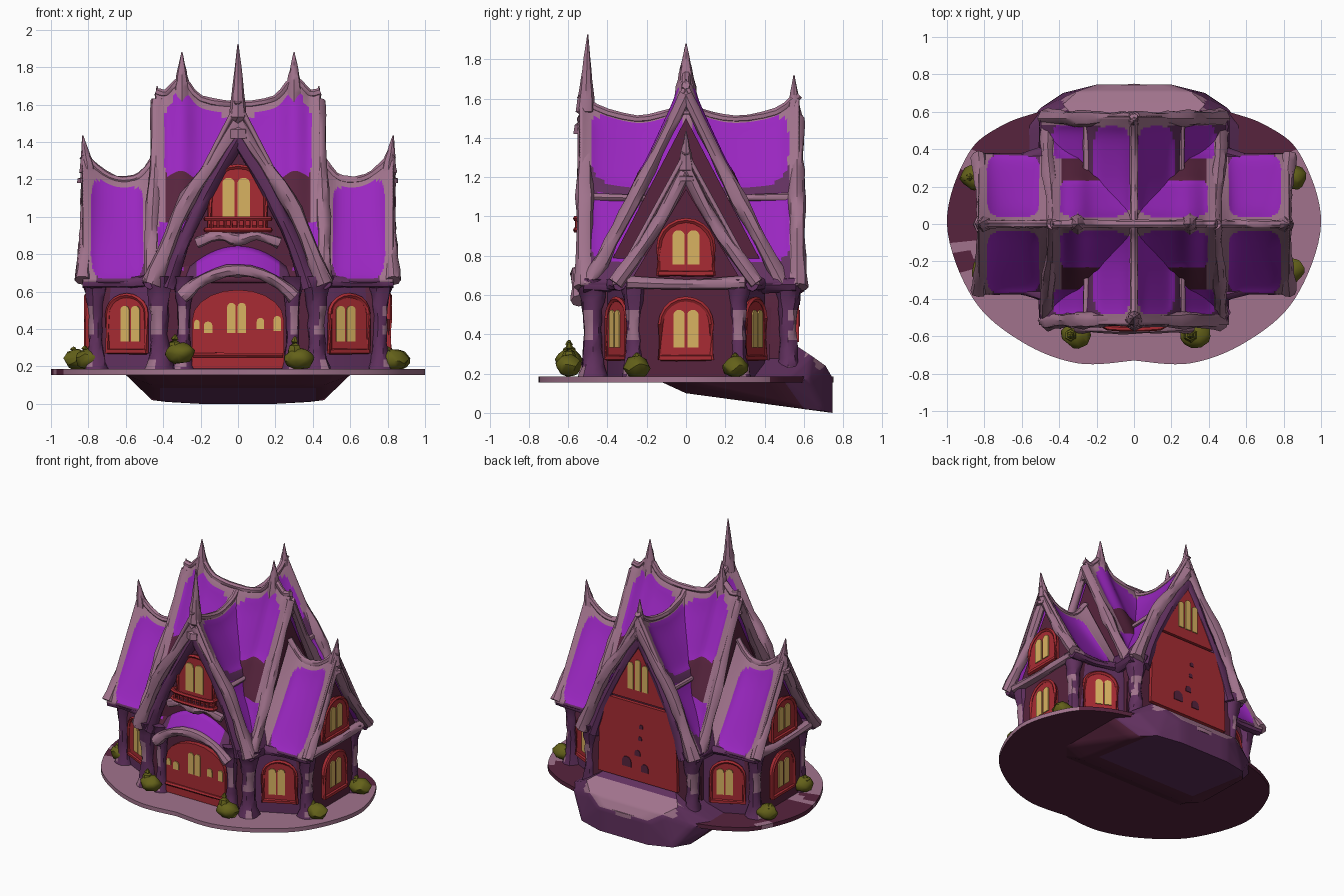
import bpy, bmesh, math, random
from mathutils import Vector, Matrix

if "Cube" in bpy.data.objects:
    bpy.data.objects.remove(bpy.data.objects["Cube"])
random.seed(4)

# ---- materials
PAL = {"pale_mauve": (.63, .45, .55), "roof_purple": (.60, .15, .75), "dark_purple": (.38, .19, .37),
       "maroon": (.34, .14, .24), "red": (.66, .17, .20), "window_yellow": (.85, .70, .38), "olive": (.39, .38, .10)}
MATS = []
for n, c in PAL.items():
    m = bpy.data.materials.new(n)
    m.diffuse_color = [((v + .055) / 1.055) ** 2.4 for v in c] + [1]
    m.use_nodes = True
    m.node_tree.nodes["Principled BSDF"].inputs["Base Color"].default_value = m.diffuse_color
    MATS.append(m)
MAUVE, ROOF, DARK, MAROON, RED, YELLOW, OLIVE = range(7)

# ---- helpers
def mesh(name, verts, faces, mat=0, rule=None, hull=False, solid=0, cuts=0):
    bm = bmesh.new()
    vs = [bm.verts.new(v) for v in verts]
    if hull:
        bmesh.ops.convex_hull(bm, input=vs)
    for f in faces:
        bm.faces.new([vs[i] for i in f])
    if cuts:
        bmesh.ops.subdivide_edges(bm, edges=bm.edges[:], cuts=cuts, use_grid_fill=True)
    bmesh.ops.recalc_face_normals(bm, faces=bm.faces)
    bm.normal_update()
    for f in bm.faces:
        f.material_index = rule(f.calc_center_median(), f.normal) if rule else mat
    me = bpy.data.meshes.new(name)
    bm.to_mesh(me)
    bm.free()
    for m in MATS:
        me.materials.append(m)
    ob = bpy.data.objects.new(name, me)
    bpy.context.collection.objects.link(ob)
    if solid:
        s = ob.modifiers.new("thickness", 'SOLIDIFY')
        s.thickness, s.offset = solid, 0
    return ob

def smooth(pts, n=5):
    out, P = [], [Vector(p) for p in pts]
    for i in range(len(P) - 1):
        a, b, c, d = P[max(i - 1, 0)], P[i], P[i + 1], P[min(i + 2, len(P) - 1)]
        for k in range(n):
            t = k / n
            out.append(.5 * (2 * b + (c - a) * t + (2 * a - 5 * b + 4 * c - d) * t * t + (3 * b - a - 3 * c + d) * t ** 3))
    return out + [P[-1]]

def tube(name, pts, radii, mat=0, n=8, jit=.14, rule=None, k=3):
    path = smooth(pts, k)
    rad = [v.x for v in smooth([(r, 0, 0) for r in radii], k)]
    verts, faces = [], []
    for i, p in enumerate(path):
        d = path[min(i + 1, len(path) - 1)] - path[max(i - 1, 0)]
        q = d.to_track_quat('Z', 'Y')
        for j in range(n):
            a = 2 * math.pi * j / n
            r = max(rad[i], .003) * random.uniform(1 - jit, 1 + jit)
            verts.append(p + q @ Vector((r * math.cos(a), r * math.sin(a), 0)))
    for i in range(len(path) - 1):
        for j in range(n):
            faces.append((i * n + j, i * n + (j + 1) % n, (i + 1) * n + (j + 1) % n, (i + 1) * n + j))
    faces += [tuple(range(n)), tuple(range(len(verts) - n, len(verts)))]
    return mesh(name, verts, faces, mat, rule)

def plate(name, outline, at, ang, thick, mat):
    """Extrude a (sideways, z) outline outwards; angle 0 faces the front, 90 faces +x."""
    M = Matrix.Translation((at[0], at[1], 0)) @ Matrix.Rotation(math.radians(ang), 4, 'Z')
    n = len(outline)
    verts = [M @ Vector((a, -d, z)) for d in (0, thick) for a, z in outline]
    faces = [tuple(range(n)), tuple(range(n, 2 * n))]
    faces += [(i, (i + 1) % n, (i + 1) % n + n, i + n) for i in range(n)]
    return mesh(name, verts, faces, mat)

def arch(a, z, w, h, rise, n=10):
    arc = [(a + w / 2 * math.cos(math.pi * i / n), z + h - rise + rise * math.sin(math.pi * i / n)) for i in range(n + 1)]
    return [(a - w / 2, z), (a + w / 2, z)] + arc

def window(name, at, ang, z, w, h, rise, shift=0):
    plate(name + "_panel", arch(0, z, w, h, rise), at, ang, .03, RED)
    d = Vector((math.sin(math.radians(ang)), -math.cos(math.radians(ang)), 0))
    side = Vector((-d.y, d.x, 0))
    front = Vector((at[0], at[1], 0)) + d * .03
    ring = [front + side * a + Vector((0, 0, zz)) for a, zz in arch(0, z, w, h, rise)]
    tube(name + "_rim", ring[1:] + ring[:1], [.013] * len(ring), RED, 5, .1, k=1)
    tube(name + "_sill", [front - side * w / 2, front + side * w / 2], [.016, .016], RED, 5).location.z = z + .01
    for s in (-1, 1):
        plate(name + "_pane", arch(s * w * .135 + shift, z + h * .2, w * .22, h * .62, w * .1), front, ang, .007, YELLOW)

def interp(pts, u):
    for (a, p), (b, q) in zip(pts, pts[1:]):
        if u <= b:
            return p + (q - p) * max(0, (u - a)) / (b - a)
    return pts[-1][1]

def roof(name, axis, ridge, W, eave, panels, sx=1, rim=.05, low=DARK):
    """Sagging tent roof; panels are (u centre, half, t centre, half) rounded purple fields."""
    rd = [(p.x, p.y) for p in smooth([(u, z, 0) for u, z in ridge], 6)]
    nu, nt = 100, 76
    u0, u1 = rd[0][0], rd[-1][0]
    field = lambda u, t: min(abs((u - a) / b) ** 5 + abs((t - c) / d) ** 5 for a, b, c, d in panels)
    place = lambda u, v, z: (v, u, z) if axis == 'y' else (sx * u, v, z)
    verts, faces = [], []
    for i in range(nu + 1):
        u = u0 + (u1 - u0) * i / nu
        r = interp(rd, u)
        for j in range(nt + 1):
            s = 2 * j / nt - 1
            t = abs(s)
            verts.append(place(u, W * s, r - t * (r - eave) - .025 * max(0, 1 - field(u, t))))
    for i in range(nu):
        for j in range(nt):
            a = i * (nt + 1) + j
            faces.append((a, a + 1, a + nt + 2, a + nt + 1))
    def rule(c, n):
        u, t = (c.y, abs(c.x) / W) if axis == 'y' else (c.x * sx, abs(c.y) / W)
        if field(u, t) < 1:
            return ROOF
        return MAUVE if min(u - u0, u1 - u) < rim or t < .34 else low
    mesh(name, verts, faces, rule=rule, solid=.02)
    tube(name + "_ridge", [place(u, 0, z) for u, z in rd[::2]], [.022] * len(rd[::2]), MAUVE, 7, k=1)

def spike(name, x, y, z0, z1, r, lean=(0, 0)):
    tube(name, [(x, y, z0), (x, y, z0 + (z1 - z0) * .35), (x + lean[0] * .5, y + lean[1] * .5, z0 + (z1 - z0) * .65),
                (x + lean[0], y + lean[1], z1)], [r, r * .7, r * .4, .003], MAUVE, 8, .08)

# ---- base slab
half = smooth([(0, -.73, 0), (.3, -.745, 0), (.6, -.63, 0), (.86, -.4, 0), (1, 0, 0), (.89, .37, 0), (.7, .53, 0),
               (.45, .62, 0), (.25, .72, 0), (0, .75, 0)], 8)
line = half + [Vector((-p.x, p.y, 0)) for p in half[-2:0:-1]]
N, rings = len(line), [.4, .5, .6, .7, .78, .85, .9, .95, 1]
verts = [(p.x * s, p.y * s, .185) for s in rings for p in line] + [(p.x, p.y, .155) for p in line]
faces = [(i * N + j, i * N + (j + 1) % N, (i + 1) * N + (j + 1) % N, (i + 1) * N + j) for i in range(len(rings)) for j in range(N)]
faces += [tuple(range(N)), tuple(range(len(verts) - N, len(verts)))]
def slab_rule(c, n):
    if n.z < -.5:
        return MAROON
    if c.x < -.84 and (.3 < c.y < .38 or -.16 < c.y < -.08):
        return MAUVE
    back = c.y > .2 and .42 < abs(c.x) and c.x < .84
    return MAROON if back or (c.x < -.8 and c.y > -.25) else MAUVE
mesh("base_slab", verts, faces, rule=slab_rule)

# ---- sloping mound under the back entrance
pts = [(.3, .55, .35), (.38, .64, .29), (.3, .71, .24), (.2, .745, .18), (.5, .62, .17), (.6, .5, .16), (.6, 0, .155),
       (.5, -.12, .155), (.46, 0, .1), (.46, .6, .02), (.38, .7, .01), (.2, .745, 0)]
def mound_rule(c, n):
    if n.z > .25 and c.y > .6 and abs(c.x) < .38:
        return MAUVE
    return MAROON if n.z < -.5 and (c.y < .1 or abs(c.x) > .42) else DARK
mesh("back_mound", [(s * x, y, z) for x, y, z in pts for s in (1, -1)], [], hull=True, cuts=5, rule=mound_rule)

# ---- wall bodies
body = lambda w, top: [(-w, .17), (w, .17), (w + .02, .66), (0, top), (-w - .02, .66)]
plate("nave_body", body(.41, 1.43), (0, .55), 0, 1.02, MAROON)
plate("cross_body", body(.42, 1.5), (-.425, 0), 90, .85, MAROON)
plate("wing_body", body(.27, 1.14), (-.785, 0), 90, 1.57, MAROON)
# slanted walls between nave and wing, which carry the wing windows
for sx in (1, -1):
    for sy in (1, -1):
        plan = [(.38, .2), (.76, .2), (.76, .25), (.45, .4), (.38, .4)]
        mesh("slanted_wall", [(sx * x, sy * y, z) for z in (.17, .645) for x, y in plan],
             [tuple(range(5)), tuple(range(5, 10))] + [(i, (i + 1) % 5, (i + 1) % 5 + 5, i + 5) for i in range(5)], DARK)

# ---- roofs
roof("nave_roof", 'y', [(-.54, 1.62), (-.46, 1.55), (-.25, 1.495), (-.08, 1.53), (0, 1.58), (.08, 1.53), (.25, 1.495), (.46, 1.53), (.575, 1.62)],
     .5, .65, [(-.25, .235, .22, .195), (.275, .25, .22, .195), (-.36, .13, .67, .19), (.4, .13, .67, .19)])
roof("cross_roof", 'x', [(-.44, 1.67), (-.38, 1.66), (-.3, 1.73), (-.2, 1.63), (0, 1.6), (.2, 1.63), (.3, 1.73), (.38, 1.66), (.44, 1.67)],
     .5, .65, [(.215, .185, .26, .2), (-.215, .185, .26, .2), (.35, .08, .81, .13), (-.35, .08, .81, .13)], low=MAROON)
for sx in (1, -1):
    roof("wing_roof", 'x', [(.43, 1.33), (.52, 1.22), (.62, 1.195), (.72, 1.23), (.83, 1.33)], .37, .65,
         [(.645, .145, .53, .45)], sx, .07)

# ---- ridge spikes
spike("front_spike", 0, -.51, 1.42, 1.925, .06, (0, .01))
spike("back_spike", 0, .55, 1.45, 1.72, .05)
for sx in (1, -1):
    spike("cross_spike", sx * .3, 0, 1.6, 1.88, .06)
    spike("cross_end_spike", sx * .425, 0, 1.52, 1.70, .036, (sx * .008, 0))
    spike("wing_spike", sx * .805, 0, 1.18, 1.435, .055, (sx * .025, 0))

# ---- bone-like gable edges, columns and eaves
def column(x, y, r=1.0):
    lit = Vector((x, y, 0)).normalized()
    def rule(c, n):
        return MAUVE if (.36 < c.z < .5 or c.z < .22) and n.dot(lit) > .75 else DARK
    tube("column", [(x, y, .17), (x, y, .28), (x, y, .42), (x, y, .57), (x, y, .68)], [.07 * r, .045 * r, .038 * r, .05 * r, .075 * r],
         n=10, rule=rule)
for s in (1, -1):
    for y in (-.515, .565):
        tube("nave_gable_bone", [(0, y, 1.5), (s * .13, y, 1.3), (s * .27, y, 1.1), (s * .36, y, .9), (s * .46, y, .64)],
             [.04, .033, .045, .04, .055], MAUVE)
        tube("nave_gable_inner_bone", [(0, y * .97, 1.42), (s * .16, y * .97, 1.14), (s * .3, y * .97, .85), (s * .38, y * .97, .62)],
             [.04, .035, .04, .05], DARK)
        column(s * .42, y * .92, 1.15)
    for sx in (1, -1):
        tube("cross_gable_bone", [(sx * .435, 0, 1.62), (sx * .44, s * .14, 1.33), (sx * .45, s * .27, 1.08), (sx * .46, s * .38, .87), (sx * .46, s * .49, .66)],
             [.035, .03, .042, .035, .045], MAUVE)
        tube("wing_gable_bone", [(sx * .805, 0, 1.24), (sx * .81, s * .12, 1.0), (sx * .815, s * .22, .85), (sx * .83, s * .36, .66)],
             [.035, .032, .036, .04], MAUVE)
        tube("wing_eave", [(sx * .45, s * .39, .66), (sx * .64, s * .345, .645), (sx * .83, s * .34, .655)], [.035, .025, .035], DARK)
        column(sx * .76, s * .265)
    tube("nave_side_band", [(s * .255, -.52, 1.1), (s * .255, 0, 1.09), (s * .255, .56, 1.1)], [.02, .014, .02], MAUVE)
    tube("nave_eave", [(s * .47, -.52, .655), (s * .47, 0, .64), (s * .47, .56, .655)], [.04, .03, .04], DARK)
    tube("wing_end_beam", [(s * .805, -.3, .665), (s * .81, 0, .655), (s * .805, .3, .665)], [.035, .028, .035], MAUVE)
    column(s * .29, -.49, .85)

# ---- windows and front door
for s in (1, -1):
    for y, a in ((-.325, 26 * s), (.325, 180 - 26 * s)):
        window("wing_window", (s * .58, y), a, .27, .23, .31, .1, -.02 * s if y < 0 else .02 * s)
    window("wing_end_window", (s * .78, 0), 90 * s, .27, .26, .31, .13)
    window("wing_gable_window", (s * .785, 0), 90 * s, .7, .28, .28, .14)
window("front_gable_window", (0, -.47), 0, .93, .30, .34, .15, -.01)
plate("front_door", arch(0, .19, .49, .42, .16), (0, -.47), 0, .035, RED)
for a, z, w, h in ((-.035, .38, .045, .16), (.02, .38, .045, .16), (-.16, .38, .045, .06), (-.22, .4, .03, .05), (.12, .4, .04, .06), (.21, .39, .04, .08)):
    plate("door_pane", arch(a, z, w, h, .02, 6), (0, -.505), 0, .007, YELLOW)
tube("door_step", [(-.24, -.51, .26), (.24, -.51, .26)], [.014, .014], RED, 6)

# ---- balcony
for z in (.93, .99):
    tube("balcony_rail", [(-.17, -.5, z), (-.14, -.555, z), (.14, -.555, z), (.17, -.5, z)], [.014] * 4, RED, 6, .08)
for i in range(9):
    x = -.14 + .035 * i
    tube("balcony_post", [(x, -.555, .92), (x, -.555, .995)], [.009, .009], RED, 5)
tube("balcony_beam", [(-.22, -.5, .86), (-.1, -.52, .9), (0, -.52, .875), (.1, -.52, .9), (.22, -.5, .86)], [.03, .025, .03, .025, .03], MAUVE)

# ---- porch canopy
verts = [(.29 * a / 8, -.55 + .09 * j / 4, .58 + .14 * (1 - (a / 8) ** 2) + .12 * j / 4) for j in range(5) for a in range(-8, 9)]
mesh("porch_canopy", verts, [(j * 17 + a, j * 17 + a + 1, j * 17 + a + 18, j * 17 + a + 17) for j in range(4) for a in range(16)],
     rule=lambda c, n: ROOF if abs(c.x) < .21 else DARK, solid=.02)
tube("porch_arch", [(-.3, -.545, .57), (-.18, -.55, .67), (0, -.555, .715), (.18, -.55, .67), (.3, -.545, .57)], [.04, .03, .035, .03, .04], MAUVE)

# ---- back entrance
plate("back_door", [(-.33, .36), (.33, .36), (.32, .7), (.27, .94), (-.27, .94), (-.32, .7)], (0, .55), 180, .025, RED)
plate("back_gable_panel", [(-.25, .96), (.25, .96), (0, 1.42)], (0, .55), 180, .02, RED)
for a, h in ((-.06, .2), (0, .23), (.06, .2)):
    plate("back_pane", arch(a, 1.04, .045, h, .02, 6), (0, .57), 180, .007, YELLOW)
for a, z, w in ((-.09, .45, .075), (.06, .44, .06), (.0, .55, .045), (.02, .67, .03), (.03, .76, .03)):
    plate("back_door_hole", arch(a, z, w, w, w / 2, 6), (0, .575), 180, .005, MAROON)

# ---- bushes
for x, y, z, top in [(.83, -.25, .235, .07), (-.79, -.25, .24, .07), (.84, .25, .235, .07), (-.85, .25, .235, .07), (.33, -.595, .24, .12), (-.31, -.595, .27, .1)]:
    pts = []
    for k in range(60):
        v = Vector([random.gauss(0, 1) for _ in range(3)]).normalized() * random.uniform(.9, 1.05)
        pts.append((x + v.x * .082, y + v.y * .07, z + v.z * .06))
    mesh("bush", pts, [], OLIVE, hull=True)
    tube("bush_shoot", [(x - .02, y, z), (x - .03, y, z + top * .6), (x - .025, y, z + top)], [.05, .03, .006], OLIVE, 6)

# ---- shading
for ob in bpy.context.scene.objects:
    ob.select_set(True)
    bpy.context.view_layer.objects.active = ob
bpy.ops.object.shade_smooth_by_angle(angle=math.radians(40))
